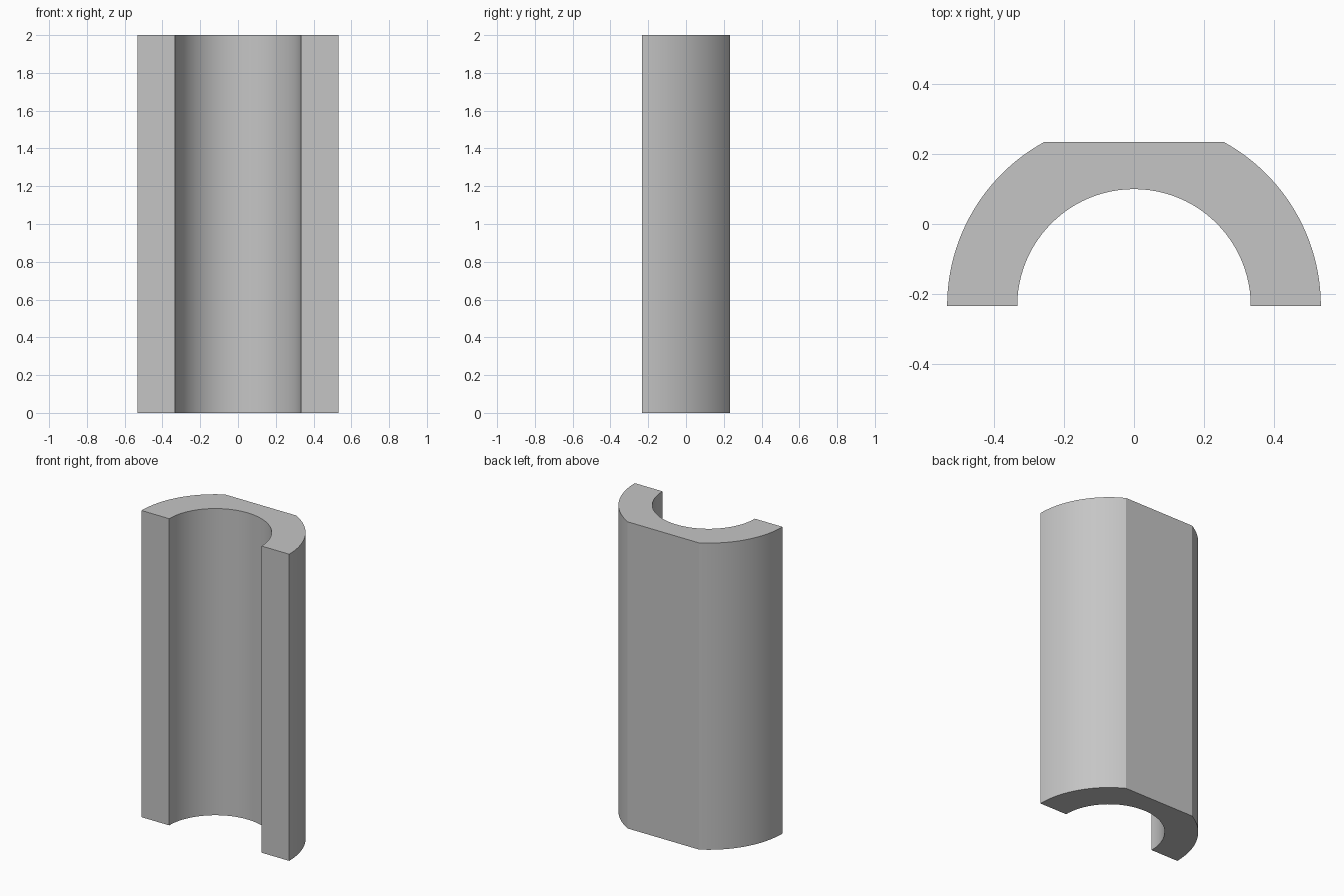
import bpy, bmesh
from math import sin, cos, pi, acos, radians

if "Cube" in bpy.data.objects:
    bpy.data.objects.remove(bpy.data.objects["Cube"], do_unlink=True)

HEIGHT = 2.0
OUTER, INNER = 0.533, 0.333
FLAT = 0.467            # distance from the arc centre to the flat back
CENTRE_Y = -FLAT / 2


def arc(radius, start, end, steps):
    """Points along an arc around the channel axis."""
    angles = [start + (end - start) * i / steps for i in range(steps + 1)]
    return [(radius * cos(a), CENTRE_Y + radius * sin(a)) for a in angles]


# Half-ring profile: outer arcs on both sides of the flat, then the inner arc
flat_angle = pi / 2 - acos(FLAT / OUTER)
profile = (arc(OUTER, 0, flat_angle, 24)
           + arc(OUTER, pi - flat_angle, pi, 24)
           + arc(INNER, pi, 0, 48))

# Extrude the profile upwards
bm = bmesh.new()
base = bm.faces.new([bm.verts.new((x, y, 0)) for x, y in profile])
top = bmesh.ops.extrude_face_region(bm, geom=[base], use_keep_orig=True)
bmesh.ops.translate(bm, vec=(0, 0, HEIGHT),
                    verts=[v for v in top["geom"] if isinstance(v, bmesh.types.BMVert)])
bmesh.ops.recalc_face_normals(bm, faces=bm.faces)

mesh = bpy.data.meshes.new("half_sleeve")
bm.to_mesh(mesh)
bm.free()
sleeve = bpy.data.objects.new("half_sleeve", mesh)
bpy.context.collection.objects.link(sleeve)

# Plain grey material
grey = bpy.data.materials.new("light_grey")
grey.use_nodes = True
colour = (0.56, 0.56, 0.56, 1)
grey.diffuse_color = colour
grey.node_tree.nodes["Principled BSDF"].inputs["Base Color"].default_value = colour
mesh.materials.append(grey)

# Smooth curved walls, keep the flat's edges sharp
bpy.ops.object.select_all(action="DESELECT")
sleeve.select_set(True)
bpy.context.view_layer.objects.active = sleeve
bpy.ops.object.shade_smooth_by_angle(angle=radians(15))
